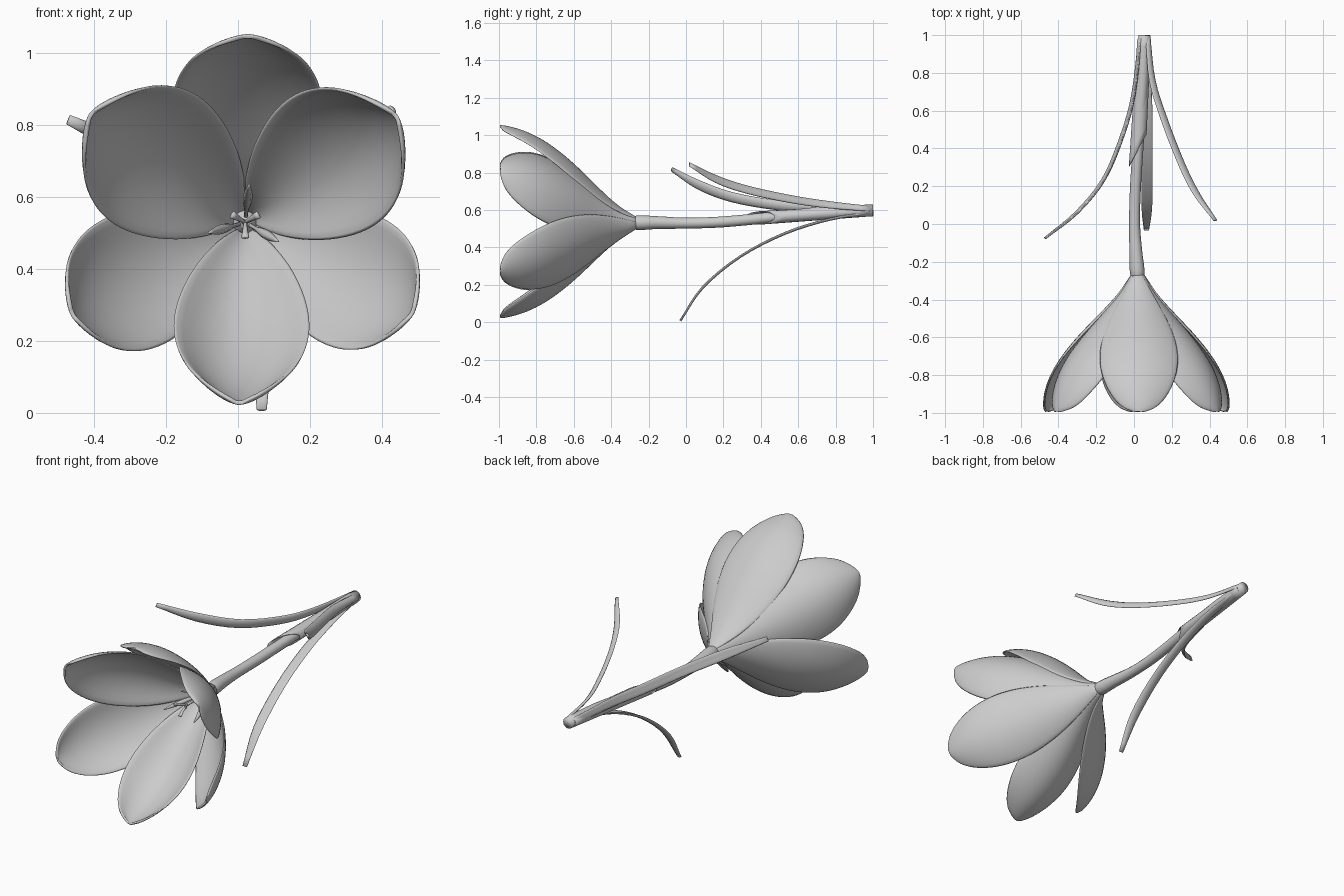
import bpy, bmesh, math
from mathutils import Vector

if "Cube" in bpy.data.objects:
    bpy.data.objects.remove(bpy.data.objects["Cube"])


def spline(pts, n):
    # Catmull-Rom resampling of tuples of any length
    p = [Vector(q) for q in pts]
    p = [2 * p[0] - p[1]] + p + [2 * p[-1] - p[-2]]
    out = []
    for k in range(n + 1):
        s = k / n * (len(pts) - 1)
        i = min(int(s), len(pts) - 2)
        t = s - i
        a, b, c, d = p[i:i + 4]
        out.append(0.5 * (2 * b + (c - a) * t + (2 * a - 5 * b + 4 * c - d) * t * t
                          + (3 * b - a - 3 * c + d) * t ** 3))
    return out


def make(name, bm, thickness=0, subsurf=0):
    bmesh.ops.recalc_face_normals(bm, faces=bm.faces)
    me = bpy.data.meshes.new(name)
    bm.to_mesh(me)
    bm.free()
    for f in me.polygons:
        f.use_smooth = True
    ob = bpy.data.objects.new(name, me)
    bpy.context.collection.objects.link(ob)
    if thickness:
        m = ob.modifiers.new("thickness", 'SOLIDIFY')
        m.thickness = thickness
        m.offset = 0
    if subsurf:
        m = ob.modifiers.new("smooth", 'SUBSURF')
        m.levels = m.render_levels = subsurf
    return ob


def grid_faces(bm, rows, closed=False):
    n = len(rows[0])
    for r0, r1 in zip(rows, rows[1:]):
        for j in range(n if closed else n - 1):
            k = (j + 1) % n
            bm.faces.new((r0[j], r0[k], r1[k], r1[j]))


def sweep(name, pts, sizes, wide=(1, 0, 0), n=20, sides=10, channel=0):
    # elliptical section (half width, half thickness) along a path
    bm = bmesh.new()
    path = spline(pts, n)
    size = spline([(a, b, 0) for a, b in sizes], n)
    rows = []
    for i, p in enumerate(path):
        tan = (path[min(i + 1, n)] - path[max(i - 1, 0)]).normalized()
        w = Vector(wide)
        w = (w - tan * w.dot(tan)).normalized()
        h = tan.cross(w)
        row = []
        for j in range(sides):
            a = math.tau * j / sides
            x, y = size[i][0] * math.cos(a), size[i][1] * math.sin(a)
            y += channel * x * x / max(size[i][0], 1e-4)
            row.append(bm.verts.new(p + w * x + h * y))
        rows.append(row)
    grid_faces(bm, rows, True)
    bm.faces.new(rows[0])
    bm.faces.new(rows[-1])
    return make(name, bm)


CX, CZ = 0.02, 0.53

# petals: (y, distance from axis, half width) from base to tip
PROFILE = [(-0.26, .025, .018), (-0.36, .085, .078), (-0.46, .175, .143), (-0.56, .275, .188),
           (-0.66, .365, .206), (-0.76, .437, .197), (-0.85, .483, .168), (-0.92, .506, .130),
           (-0.965, .516, .088), (-0.985, .518, .05), (-0.993, .518, .018)]


def petal(name, angle, rscale, wscale, cup):
    bm = bmesh.new()
    n, m = 20, 8
    prof = spline(PROFILE, n)
    a = math.radians(angle)
    out = Vector((math.cos(a), 0, math.sin(a)))
    side = Vector((-math.sin(a), 0, math.cos(a)))
    rows = []
    for i, (y, r, w) in enumerate(prof):
        d = prof[min(i + 1, n)] - prof[max(i - 1, 0)]
        inward = (out * d[0] - Vector((0, 1, 0)) * abs(d[1])).normalized()
        row = []
        for j in range(m + 1):
            u = 2 * j / m - 1
            p = Vector((CX, y, CZ)) + out * r * rscale + side * u * w * wscale
            row.append(bm.verts.new(p + inward * cup * u * u * w / 0.206))
        rows.append(row)
    grid_faces(bm, rows)
    make(name, bm, 0.012, 1)


for k, (ang, rs, ws) in enumerate(((89, 1.0, 1.02), (208, 1.05, .95), (-28.5, 1.02, .95))):
    petal(f"outer_petal_{k + 1}", ang, rs, ws, 0.06)
for k, (ang, rs, ws) in enumerate(((145, 1.01, 1.05), (35, .99, 1.05), (-92, 0.97, .93))):
    petal(f"inner_petal_{k + 1}", ang, rs, ws, 0.10)

# stem, tapering into the flower base
STEM = [(.02, -.31, .53), (.018, -.265, .532), (.01, -.15, .533), (.003, 0, .53), (.008, .2, .537),
        (.028, .5, .565), (.045, .75, .59), (.055, 1, .598)]
sweep("stem", STEM, [(r, r) for r in (.012, .038, .034, .029, .029, .029, .03, .032)], n=28, sides=12)

# sheath around the lower stem with a slanted mouth
bm = bmesh.new()
rows = []
for i in range(11):
    row = []
    for j in range(16):
        a = math.tau * j / 16
        start = 0.39 + 0.085 * math.cos(a)
        y = start + (0.98 - start) * i / 10
        x, z = .055 - .058 * (1 - y), .598 - .066 * (1 - y)
        r = 0.034 + 0.006 * (1 - i / 10)
        row.append(bm.verts.new((x + r * math.cos(a), y, z + r * math.sin(a) * 0.85)))
    rows.append(row)
grid_faces(bm, rows, True)
make("stem_sheath", bm, 0.004)

# three arching strap leaves
LEAF = [(.018, .008), (.025, .008), (.028, .008), (.029, .007), (.028, .007), (.014, .006)]
sweep("leaf_left", [(.035, .995, .605), (.0, .69, .612), (-.055, .48, .625), (-.155, .24, .668),
                    (-.30, .06, .735), (-.47, -.075, .815)], LEAF, (.3, 0, .95), channel=.2)
sweep("leaf_right", [(.075, .995, .608), (.10, .76, .632), (.165, .55, .664), (.255, .32, .715),
                     (.335, .16, .77), (.432, .02, .845)], LEAF, (-.64, 0, .76), channel=.2)
sweep("leaf_lower", [(.06, .995, .585), (.068, .77, .55), (.07, .53, .475), (.07, .29, .35),
                     (.068, .09, .185), (.066, -.03, .008)], LEAF, (1, 0, 0), channel=.2)

# stamens: thin filament swelling into the anther
for k, ang in enumerate((84, 196, -30)):
    a = math.radians(ang)
    pts = [(CX + r * math.cos(a), y, CZ + r * math.sin(a))
           for r, y in ((.01, -.28), (.035, -.36), (.055, -.42), (.08, -.48), (.105, -.56))]
    sweep(f"stamen_{k + 1}", pts, [(.006, .006), (.006, .006), (.012, .012), (.012, .012), (.003, .003)],
          (-math.sin(a), 0, math.cos(a)), n=12, sides=8)

# pistil with a three-branched stigma
sweep("pistil", [(CX, -.28, CZ), (CX, -.4, CZ), (CX, -.5, CZ)],
      [(.009, .009), (.007, .007), (.008, .008)], n=6, sides=8)
for k, ang in enumerate((-90, 30, 150)):
    a = math.radians(ang)
    pts = [(CX + r * math.cos(a), y, CZ + r * math.sin(a))
           for r, y in ((0, -.49), (.018, -.53), (.042, -.56))]
    sweep(f"stigma_{k + 1}", pts, [(.006, .006), (.007, .006), (.011, .005)],
          (-math.sin(a), 0, math.cos(a)), n=6, sides=8)
